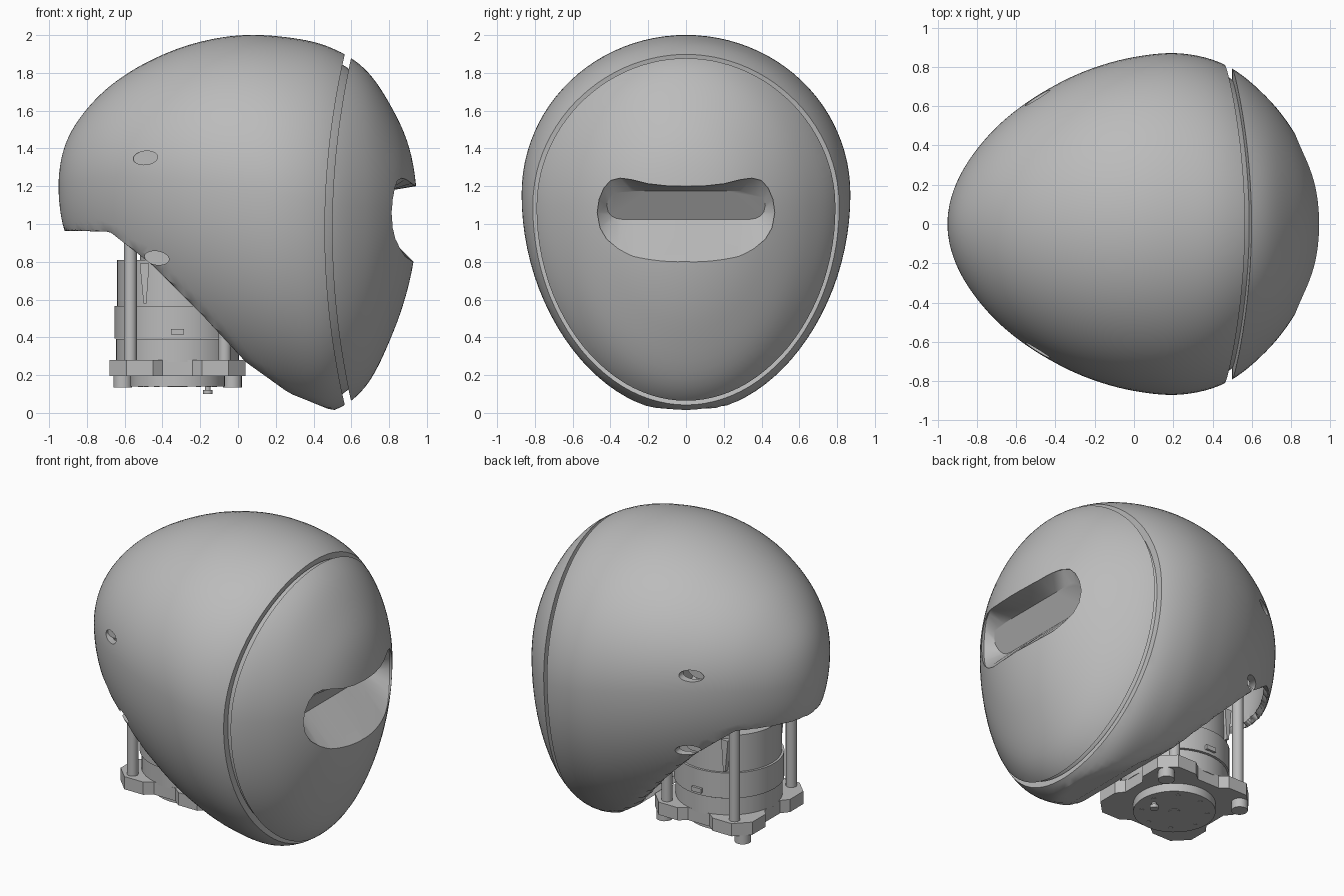
import bpy, bmesh, math
from mathutils import Vector, Matrix

cube = bpy.data.objects.get("Cube")
if cube:
    bpy.data.objects.remove(cube, do_unlink=True)

grey = bpy.data.materials.new("neutral grey")
grey.use_nodes = True
grey.diffuse_color = (0.5, 0.5, 0.5, 1)
grey.node_tree.nodes["Principled BSDF"].inputs["Base Color"].default_value = (0.5, 0.5, 0.5, 1)


def make(name, bm):
    bmesh.ops.recalc_face_normals(bm, faces=bm.faces)
    me = bpy.data.meshes.new(name)
    bm.to_mesh(me)
    bm.free()
    me.materials.append(grey)
    ob = bpy.data.objects.new(name, me)
    bpy.context.collection.objects.link(ob)
    return ob


def activate(ob):
    bpy.ops.object.select_all(action='DESELECT')
    ob.select_set(True)
    bpy.context.view_layer.objects.active = ob


def smooth(ob):
    activate(ob)
    bpy.ops.object.shade_smooth_by_angle(angle=math.radians(30))


def cut(ob, cutters):
    activate(ob)
    for c in cutters:
        mod = ob.modifiers.new("cut", 'BOOLEAN')
        mod.operation, mod.solver, mod.object = 'DIFFERENCE', 'EXACT', c
        bpy.ops.object.modifier_apply(modifier=mod.name)
        bpy.data.objects.remove(c, do_unlink=True)


def loft(name, rings):
    """Closed solid through rings with equal point counts."""
    bm = bmesh.new()
    loops = [[bm.verts.new(p) for p in r] for r in rings]
    n = len(loops[0])
    for a, b in zip(loops, loops[1:]):
        for i in range(n):
            j = (i + 1) % n
            bm.faces.new((a[i], a[j], b[j], b[i]))
    bm.faces.new(loops[0])
    bm.faces.new(loops[-1])
    return make(name, bm)


def prism_y(name, pts, y0, y1):
    return loft(name, [[(x, y, z) for x, z in pts] for y in (y0, y1)])


def prism_z(name, pts, z0, z1):
    return loft(name, [[(x, y, z) for x, y in pts] for z in (z0, z1)])


def circle(cx, cy, r, n=48):
    return [(cx + r * math.cos(2 * math.pi * i / n), cy + r * math.sin(2 * math.pi * i / n)) for i in range(n)]


def cyl(name, cx, cy, r, z0, z1, n=48):
    smooth(prism_z(name, circle(cx, cy, r, n), z0, z1))


# Egg profile, sampled at equal angles from back tip to front tip
TOP = [1.2, 1.41, 1.58, 1.735, 1.86, 1.952, 1.998, 1.99, 1.94, 1.82, 1.6, 1.36, 1.05]
BOTTOM = [1.2, .96, .78, .6, .43, .27, .13, .035, .005, .135, .43, .74, 1.05]
HALF = [0, .175, .35, .52, .665, .78, .85, .868, .805, .65, .455, .24, 0]
# Underside line of the rear shell
UNDER = [(-1, .965), (-.68, .96), (-.45, .78), (-.2, .53), (.04, .27), (.27, .105), (.51, .008), (1, -.1)]


def sample(vals, u):
    v = [2 * vals[0] - vals[1]] + vals + [2 * vals[-1] - vals[-2]]
    i = min(int(u), len(vals) - 2)
    t = u - i
    a, b, c, d = v[i:i + 4]
    return b + t * (c - a) / 2 + t * t * (a - 2.5 * b + 2 * c - d / 2) + t ** 3 * (d - a + 3 * (b - c)) / 2


def under(x):
    for (x0, z0), (x1, z1) in zip(UNDER, UNDER[1:]):
        if x <= x1:
            return z0 + (z1 - z0) * (x - x0) / (x1 - x0)


def egg(name, flat_under=False, rings=72, seg=96):
    bm = bmesh.new()
    loops, floor = [], set()
    for k in range(1, rings):
        u = 12 * k / rings
        x = -.95 * math.cos(math.pi * k / rings)
        top, bot, half = (sample(v, u) for v in (TOP, BOTTOM, HALF))
        mid = bot + (top - bot) * .57
        ring = []
        for i in range(seg):
            c, s = math.cos(2 * math.pi * i / seg), math.sin(2 * math.pi * i / seg)
            z = mid + s * ((top - mid) if s > 0 else (mid - bot))
            low = flat_under and z < under(x)
            ring.append(bm.verts.new((x, half * c, under(x) if low else z)))
            if low:
                floor.add(ring[-1])
        loops.append(ring)
    tips = [bm.verts.new((-.95, 0, TOP[0])), bm.verts.new((.95, 0, TOP[-1]))]
    for i in range(seg):
        j = (i + 1) % seg
        for a, b in zip(loops, loops[1:]):
            bm.faces.new((a[i], a[j], b[j], b[i]))
        bm.faces.new((tips[0], loops[0][i], loops[0][j]))
        bm.faces.new((tips[1], loops[-1][j], loops[-1][i]))
    bmesh.ops.recalc_face_normals(bm, faces=bm.faces)
    # Neck opening in the flat underside
    opening = [f for f in bm.faces if f.calc_center_median().x < .06 and all(v in floor for v in f.verts)]
    bmesh.ops.delete(bm, geom=opening, context='FACES')
    return make(name, bm)


def seam_side(offset, far):
    """Cutter covering everything on one side of the curved seam."""
    zs = [-.2 + 2.4 * i / 32 for i in range(33)]
    arc = [(.46 + offset + .11 * ((z - .97) / .95) ** 2, z) for z in zs]
    return prism_y("seam_cutter", arc + [(far, 2.2), (far, -.2)], -1.5, 1.5)


# Rear shell: hollow, open underneath, with two shallow ports on each side
shell = egg("rear_shell", flat_under=True)
activate(shell)
mod = shell.modifiers.new("wall", 'SOLIDIFY')
mod.thickness, mod.offset = .04, -1
bpy.ops.object.modifier_apply(modifier=mod.name)
ports = []
for side in (-1, 1):
    for x, z, tilt, depth in ((-.49, 1.35, .1, .585), (-.43, .82, -.15, .52)):
        c, s = math.cos(tilt), math.sin(tilt)
        pts = [(x + .065 * a * c - .036 * b * s, z + .065 * a * s + .036 * b * c) for a, b in circle(0, 0, 1, 32)]
        ports.append(prism_y("port_cutter", pts, side * .3, side * 1.2))
        prism_y("port_floor", pts, side * (depth - .05), side * depth)
cut(shell, [seam_side(0, 1.6)] + ports)
smooth(shell)

# Recessed band inside the seam
band = egg("seam_band")
band.data.transform(Matrix.Translation((0, 0, 1)) @ Matrix.Scale(.95, 4) @ Matrix.Translation((0, 0, -1)))
cut(band, [seam_side(-.05, -1.6), seam_side(.07, 1.6)])
smooth(band)

# Front mask with a bean-shaped visor recess narrowing to a slot
mask = egg("front_mask")
half_bean = [(0, 1.2), (.1, 1.202), (.2, 1.213), (.29, 1.235), (.35, 1.243), (.4, 1.23), (.435, 1.19),
             (.46, 1.13), (.47, 1.06), (.455, .98), (.42, .92), (.36, .87), (.28, .825), (.15, .797), (0, .79)]
half_slot = [(0, 1.175), (.1, 1.175), (.2, 1.175), (.29, 1.175), (.345, 1.175), (.38, 1.166), (.408, 1.14),
             (.42, 1.1), (.412, 1.065), (.395, 1.043), (.37, 1.03), (.34, 1.025), (.28, 1.025), (.15, 1.025),
             (0, 1.025)]


def mirrored(half):
    return half + [(-y, z) for y, z in reversed(half[1:-1])]


bean, slot = mirrored(half_bean), mirrored(half_slot)
recess = loft("visor_cutter", [
    [(1.2, y, z) for y, z in bean],
    [(.94 - .66 * y * y, y, z) for y, z in bean],
    [(.70 + .6 * (z - 1.025), y, z) for y, z in slot]])
cut(mask, [seam_side(.038, -1.6), recess])
smooth(mask)

# Neck mechanism: stacked motor housing on a lobed base plate
CX = -.32
for name, r, z0, z1 in (("base_disc", .25, .14, .21), ("housing_lower", .325, .27, .39),
                        ("housing_ring", .335, .395, .565), ("housing_upper", .32, .56, .81),
                        ("neck_core", .2, .8, 1.1), ("disc_hub", .035, .136, .15)):
    cyl(name, CX, 0, r, z0, z1)

quarter = [(.36, .13), (.36, .27), (.27, .36), (.13, .36), (.08, .32), (-.08, .32)]
outline = []
for k in range(4):
    rot = Matrix.Rotation(k * math.pi / 2, 2)
    outline += [tuple(rot @ Vector(p) + Vector((CX, 0))) for p in quarter]
prism_z("base_plate", outline, .195, .28)

for sx in (-1, 1):
    for sy in (-1, 1):
        cyl("support_post", CX + .25 * sx, .3 * sy, .034, .27, 1.15 if sx < 0 else .5, 24)
    cyl("foot_screw", CX + .29 * sx, .27, .05, .135, .2, 24)

# Disc bolts, locating stud and housing details
for k in range(8):
    a = k * math.pi / 4 + .2
    cyl("disc_bolt", CX + .2 * math.cos(a), .2 * math.sin(a), .014, .137, .145, 12)
cyl("stud_shaft", -.16, 0, .015, .11, .15, 16)
cyl("stud_head", -.16, 0, .026, .1, .122, 16)
for side in (-1, 1):
    prism_z("connector", [(CX - .035, side * .32), (CX + .035, side * .32),
                          (CX + .035, side * .35), (CX - .035, side * .35)], .415, .445)
    prism_y("cable_clip", [(-.52, .79), (-.47, .79), (-.485, .58), (-.5, .58)], side * .27, side * .3)
